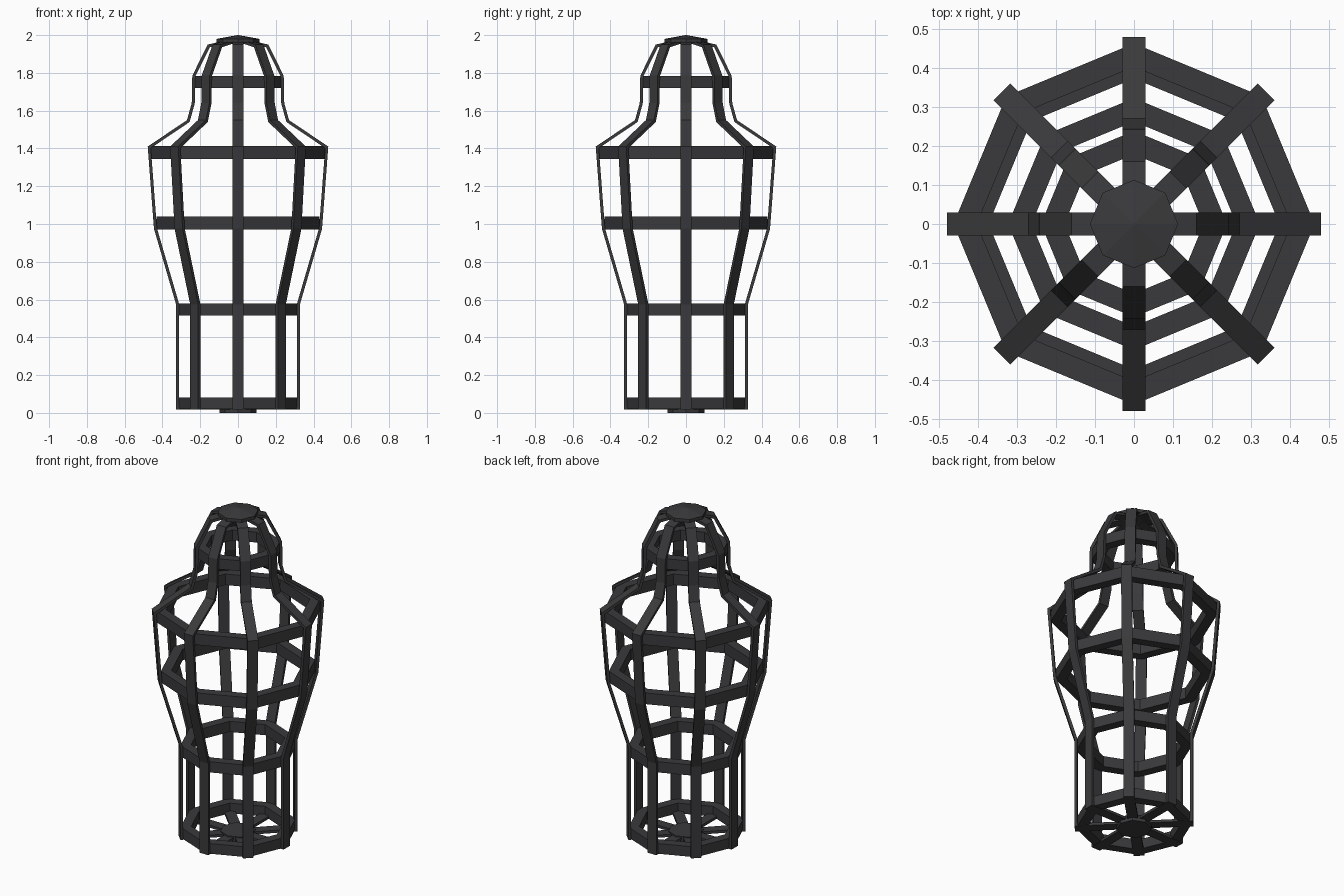
import bpy, bmesh, math
from mathutils import Vector, Matrix

if "Cube" in bpy.data.objects:
    bpy.data.objects.remove(bpy.data.objects["Cube"])

iron = bpy.data.materials.new("dark_iron")
iron.diffuse_color = (0.042, 0.042, 0.045, 1)
iron.use_nodes = True
iron.node_tree.nodes["Principled BSDF"].inputs["Base Color"].default_value = iron.diffuse_color
N = 8


def finish(name, bm):
    bmesh.ops.recalc_face_normals(bm, faces=bm.faces)
    me = bpy.data.meshes.new(name)
    bm.to_mesh(me)
    bm.free()
    me.materials.append(iron)
    ob = bpy.data.objects.new(name, me)
    bpy.context.collection.objects.link(ob)
    return ob


def offset_path(path, t):
    """Mitred inward (left-hand) offset of an open (r, z) path."""
    pts = [Vector(p) for p in path]
    dirs = [(b - a).normalized() for a, b in zip(pts, pts[1:])]
    norms = [Vector((-d.y, d.x)) for d in dirs]
    out = []
    for i, p in enumerate(pts):
        n0, n1 = norms[max(i - 1, 0)], norms[min(i, len(norms) - 1)]
        out.append(p + (n0 + n1) * (t / (1 + n0.dot(n1))))
    return out


def strap(name, path, angle, width=0.06, t=0.016):
    bm = bmesh.new()
    sections = []
    for o, i in zip(path, offset_path(path, t)):
        sections.append([bm.verts.new(c) for c in (
            (o[0], -width / 2, o[1]), (o[0], width / 2, o[1]),
            (i[0], width / 2, i[1]), (i[0], -width / 2, i[1]))])
    for a, b in zip(sections, sections[1:]):
        for k in range(4):
            j = (k + 1) % 4
            bm.faces.new((a[k], a[j], b[j], b[k]))
    bm.faces.new(sections[0])
    bm.faces.new(sections[-1])
    bm.transform(Matrix.Rotation(angle, 4, 'Z'))
    finish(name, bm)


def lathe(name, profile, closed):
    """Octagonal revolve of (r, z) points; open profiles get flat end caps."""
    bm = bmesh.new()
    rings = [[bm.verts.new((r * math.cos(k * math.tau / N), r * math.sin(k * math.tau / N), z))
              for k in range(N)] for r, z in profile]
    pairs = list(zip(rings, rings[1:]))
    if closed:
        pairs.append((rings[-1], rings[0]))
    for a, b in pairs:
        for k in range(N):
            j = (k + 1) % N
            bm.faces.new((a[k], a[j], b[j], b[k]))
    if not closed:
        bm.faces.new(rings[0])
        bm.faces.new(rings[-1])
    finish(name, bm)


# Vertical straps, bent in under the floor and over the head
path = [(0.05, 0.018), (0.328, 0.018), (0.328, 0.575), (0.445, 0.975),
        (0.478, 1.41), (0.27, 1.55), (0.245, 1.64), (0.242, 1.785),
        (0.16, 1.95), (0.05, 1.975)]
for k in range(N):
    strap(f"strap_{k + 1}", path, k * math.tau / N)

# Horizontal octagonal bands: outer radius, bottom z, top z
bands = {"base": (0.322, 0.02, 0.082), "knee": (0.322, 0.515, 0.58),
         "waist": (0.432, 0.972, 1.04), "chest": (0.462, 1.345, 1.412),
         "head": (0.238, 1.72, 1.783)}
for name, (r, z0, z1) in bands.items():
    lathe(name + "_band", [(r, z0), (r, z1), (r - 0.06, z1), (r - 0.06, z0)], True)

# Crown cap and floor plate
lathe("top_cap", [(0.113, 1.96), (0.113, 1.98), (0.004, 2.0)], False)
lathe("floor_plate", [(0.098, 0.0), (0.098, 0.04)], False)
